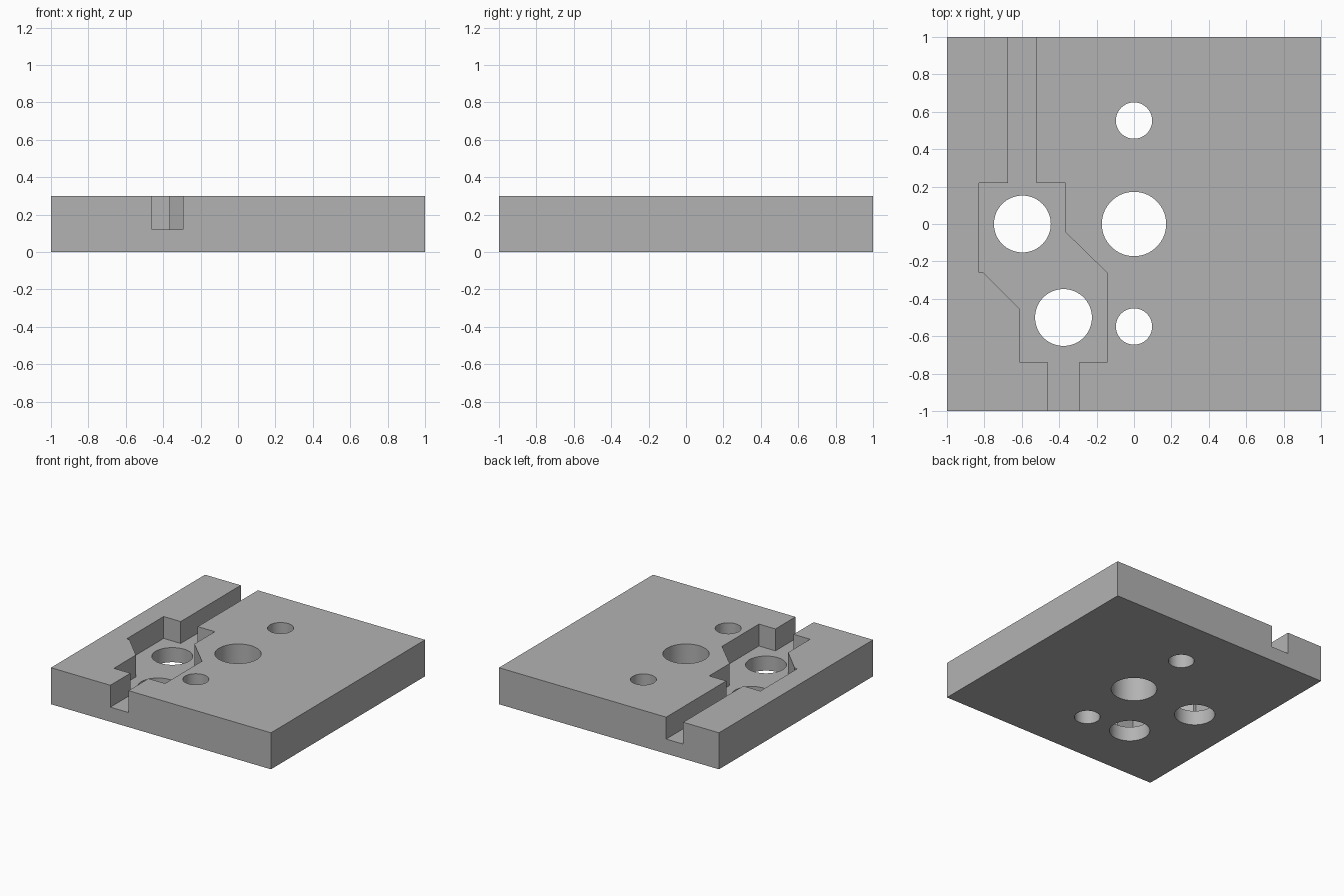
import bpy
import bmesh
from math import radians, sin, cos, tau

if "Cube" in bpy.data.objects:
    bpy.data.objects.remove(bpy.data.objects["Cube"], do_unlink=True)

HEIGHT = 0.30
FLOOR = 0.12

grey = bpy.data.materials.new("plain grey")
grey.use_nodes = True
colour = (0.45, 0.45, 0.45, 1)
grey.diffuse_color = colour
grey.node_tree.nodes["Principled BSDF"].inputs["Base Color"].default_value = colour


def prism(name, outline, low, high):
    """Extrude a flat outline from height low to height high."""
    bm = bmesh.new()
    base = bm.faces.new([bm.verts.new((x, y, low)) for x, y in outline])
    top = bmesh.ops.extrude_face_region(bm, geom=[base])["geom"]
    moved = [v for v in top if isinstance(v, bmesh.types.BMVert)]
    bmesh.ops.translate(bm, verts=moved, vec=(0, 0, high - low))
    bmesh.ops.recalc_face_normals(bm, faces=bm.faces)
    mesh = bpy.data.meshes.new(name)
    bm.to_mesh(mesh)
    bm.free()
    mesh.materials.append(grey)
    obj = bpy.data.objects.new(name, mesh)
    bpy.context.collection.objects.link(obj)
    return obj


def circle(x, y, radius, sides=64):
    return [(x + radius * cos(tau * i / sides), y + radius * sin(tau * i / sides))
            for i in range(sides)]


def cut(target, cutter):
    """Subtract the cutter from the target, then discard it."""
    cutter.hide_render = True
    mod = target.modifiers.new("cut", "BOOLEAN")
    mod.operation = "DIFFERENCE"
    mod.solver = "EXACT"
    mod.object = cutter
    bpy.ops.object.modifier_apply(modifier=mod.name)
    bpy.data.objects.remove(cutter, do_unlink=True)


# Square base plate
plate = prism("base_plate", [(-1, -1), (1, -1), (1, 1), (-1, 1)], 0, HEIGHT)
bpy.context.view_layer.objects.active = plate
plate.select_set(True)

# Stepped channel running from the front edge to the back edge
right_wall = [(-0.46, -1.1), (-0.46, -0.74), (-0.61, -0.74), (-0.61, -0.455),
              (-0.805, -0.26), (-0.83, -0.26), (-0.83, 0.22), (-0.675, 0.22),
              (-0.675, 1.1)]
left_wall = [(-0.52, 1.1), (-0.52, 0.22), (-0.365, 0.22), (-0.365, -0.045),
             (-0.145, -0.26), (-0.145, -0.74), (-0.295, -0.74), (-0.295, -1.1)]
cut(plate, prism("channel_cutter", right_wall + left_wall, FLOOR, HEIGHT + 0.1))

# Round through holes: centre, two fixing holes, two in the channel pocket
holes = [(0, 0, 0.172), (0, 0.553, 0.097), (0, -0.548, 0.097),
         (-0.597, 0, 0.152), (-0.377, -0.5, 0.152)]
for x, y, radius in holes:
    cut(plate, prism("hole_cutter", circle(x, y, radius), -0.1, HEIGHT + 0.1))

bpy.ops.object.shade_smooth_by_angle(angle=radians(30))
